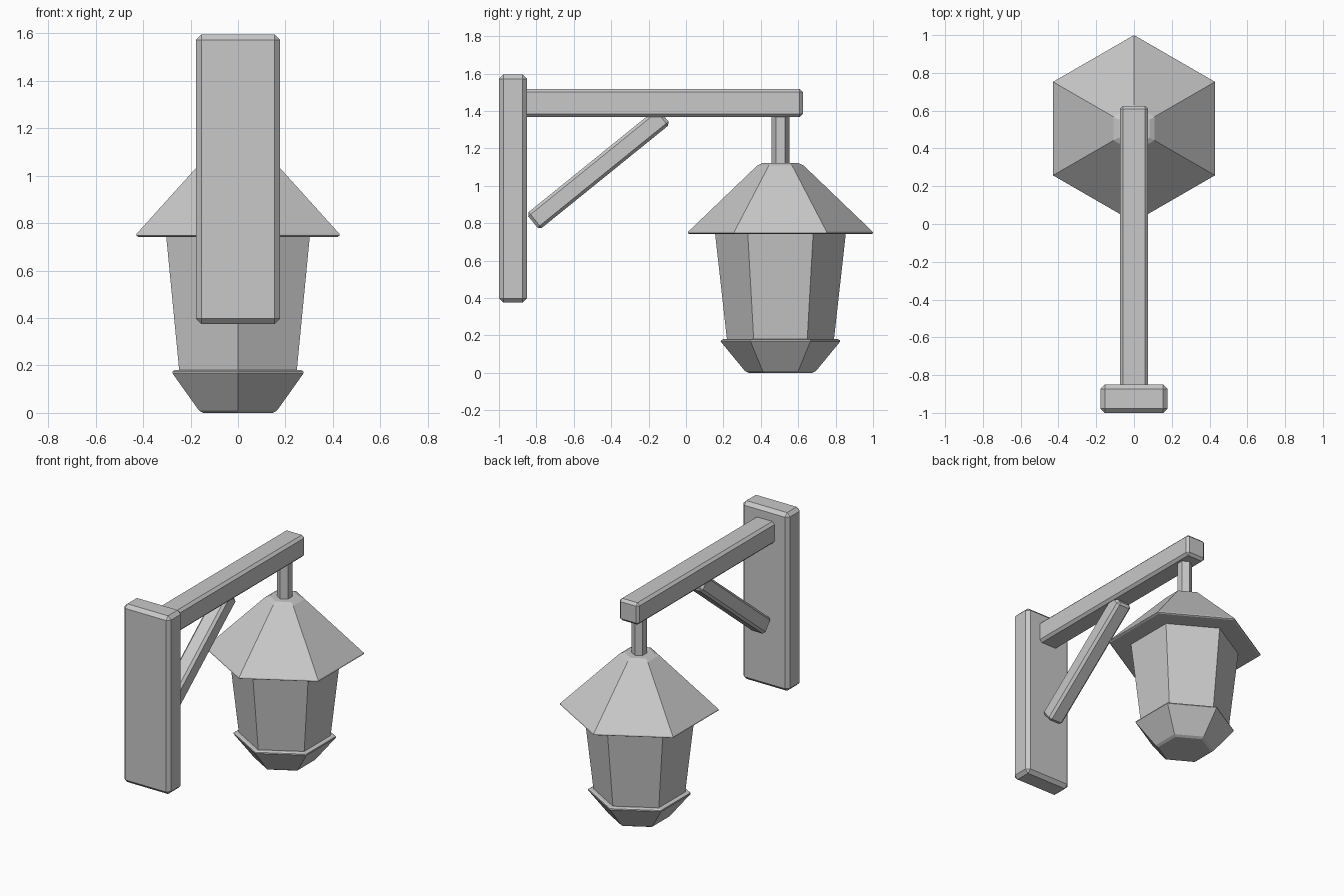
import bpy
import bmesh
from math import cos, sin, pi, atan2, hypot
from mathutils import Vector

default = bpy.data.objects.get("Cube")
if default:
    bpy.data.objects.remove(default, do_unlink=True)

GREY = (0.58, 0.58, 0.58, 1.0)
grey = bpy.data.materials.new("plain grey")
grey.use_nodes = True
grey.diffuse_color = GREY
for node in grey.node_tree.nodes:
    if node.type == 'BSDF_PRINCIPLED':
        node.inputs["Base Color"].default_value = GREY

LANTERN_Y = 0.505


def add_object(name, bm, location):
    bmesh.ops.recalc_face_normals(bm, faces=bm.faces)
    mesh = bpy.data.meshes.new(name)
    bm.to_mesh(mesh)
    bm.free()
    mesh.materials.append(grey)
    obj = bpy.data.objects.new(name, mesh)
    obj.location = location
    bpy.context.scene.collection.objects.link(obj)
    return obj


def timber(name, size, centre, bevel, tilt=0.0):
    """Box with chamfered edges, optionally tilted about x."""
    bm = bmesh.new()
    bmesh.ops.create_cube(bm, size=1.0)
    bmesh.ops.scale(bm, vec=Vector(size), verts=bm.verts)
    obj = add_object(name, bm, centre)
    obj.rotation_euler.x = tilt
    mod = obj.modifiers.new("chamfer", 'BEVEL')
    mod.width = bevel
    mod.segments = 1
    return obj


def hexagonal(name, profile):
    """Six-sided solid from (radius, height) rings, bottom to top."""
    bm = bmesh.new()
    rings = []
    for r, z in profile:
        angles = [pi / 2 + i * pi / 3 for i in range(6)]
        rings.append([bm.verts.new((r * cos(a), r * sin(a), z)) for a in angles])
    for low, high in zip(rings, rings[1:]):
        for i in range(6):
            j = (i + 1) % 6
            bm.faces.new((low[i], low[j], high[j], high[i]))
    bm.faces.new(rings[0][::-1])
    bm.faces.new(rings[-1])
    return add_object(name, bm, (0, LANTERN_Y, 0))


# Wall bracket
timber("wall_plate", (0.355, 0.15, 1.22), (0, -0.925, 0.985), 0.023)
timber("top_beam", (0.15, 1.505, 0.15), (0, -0.1275, 1.443), 0.017)

# Diagonal brace between two end points in the y-z plane
start, end = (-0.819, 0.807), (-0.118, 1.374)
dy, dz = end[0] - start[0], end[1] - start[1]
timber("diagonal_brace", (0.11, hypot(dy, dz), 0.11),
       (0, start[0] + dy / 2, start[1] + dz / 2), 0.016, atan2(dz, dy))

# Hanging lantern
hexagonal("hanger_rod", [(0.048, 1.08), (0.048, 1.40)])
hexagonal("lantern_roof", [(0.485, 0.742), (0.495, 0.747), (0.493, 0.755),
                           (0.125, 1.108), (0.095, 1.122)])
hexagonal("lantern_body", [(0.284, 0.16), (0.35, 0.75)])
hexagonal("lantern_base", [(0.17, 0.0), (0.19, 0.01), (0.32, 0.168),
                           (0.318, 0.175), (0.308, 0.18)])
